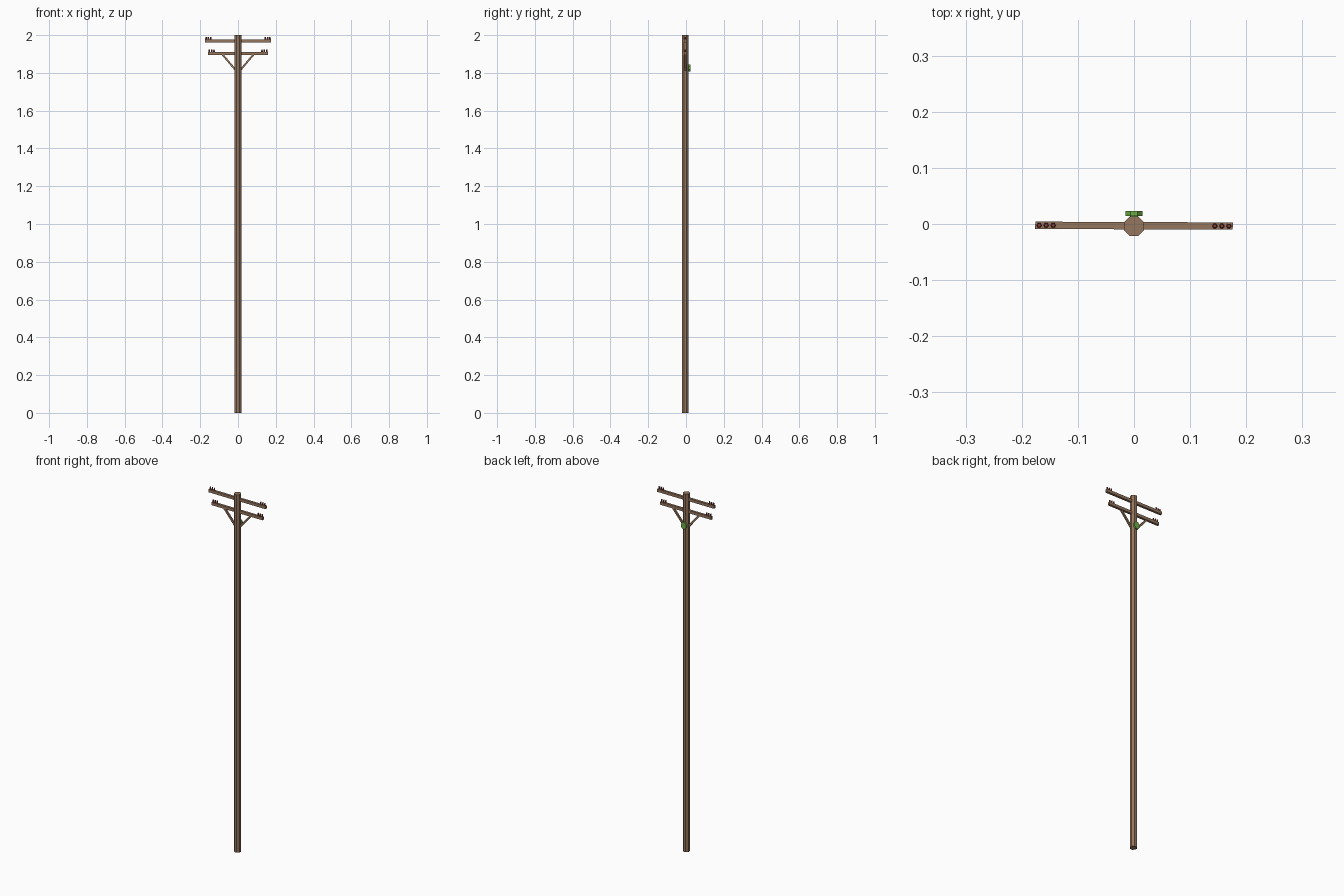
import bpy, math
from mathutils import Vector

if "Cube" in bpy.data.objects:
    bpy.data.objects.remove(bpy.data.objects["Cube"])

CY = -0.004  # pole axis offset in y


def mat(name, rgb):
    m = bpy.data.materials.new(name)
    m.diffuse_color = (*rgb, 1)
    m.use_nodes = True
    m.node_tree.nodes["Principled BSDF"].inputs["Base Color"].default_value = m.diffuse_color
    return m


wood = mat("wood", (0.30, 0.18, 0.11))
red = mat("dark_red", (0.25, 0.05, 0.04))
green = mat("green", (0.16, 0.42, 0.06))


def finish(name, m):
    o = bpy.context.object
    o.name = name
    o.data.materials.append(m)
    return o


def box(name, loc, size, m, rot=(0, 0, 0)):
    bpy.ops.mesh.primitive_cube_add(size=1, location=loc, rotation=rot)
    o = finish(name, m)
    o.scale = size
    return o


def prism(name, loc, apothem, depth, n, m, rot=(0, 0, 0), top=None):
    k = 1 / math.cos(math.pi / n)
    bpy.ops.mesh.primitive_cone_add(vertices=n, radius1=apothem * k,
                                    radius2=(top or apothem) * k,
                                    depth=depth, location=loc, rotation=rot)
    o = finish(name, m)
    # turn so flat sides face the axes
    a = math.pi / n
    for v in o.data.vertices:
        x, y = v.co.x, v.co.y
        v.co.x = x * math.cos(a) - y * math.sin(a)
        v.co.y = x * math.sin(a) + y * math.cos(a)
    return o


# octagonal pole
prism("pole", (0, CY, 1), 0.0175, 2, 8, wood)

# crossarms with three insulators at each end
for label, half, z in (("upper", 0.176, 1.969), ("lower", 0.159, 1.902)):
    tilt = -0.004
    box(label + "_crossarm", (0, CY + 0.001, z), (2 * half, 0.013, 0.016), wood, (0, 0, tilt))
    for s in (-1, 1):
        for i in range(3):
            x = s * (half - 0.007 - 0.0125 * i)
            prism(label + "_insulator", (x, CY + 0.001 + x * tilt, z + 0.0145), 0.0042, 0.015, 6, red, top=0.003)

# diagonal braces under the lower arm
for s in (-1, 1):
    a, b = Vector((s * 0.083, CY + 0.001, 1.898)), Vector((s * 0.010, CY + 0.001, 1.812))
    d = b - a
    box("brace", (a + b) / 2, (0.010, 0.009, d.length), wood, (0, math.atan2(d.x, d.z), 0))

# equipment box on the back of the pole
prism("back_box", (0, 0.0185, 1.826), 0.0155, 0.009, 8, green, (math.pi / 2, 0, 0)).scale = (1, 1.22, 1)
box("box_bracket", (0, 0.0145, 1.826), (0.014, 0.008, 0.024), green)
